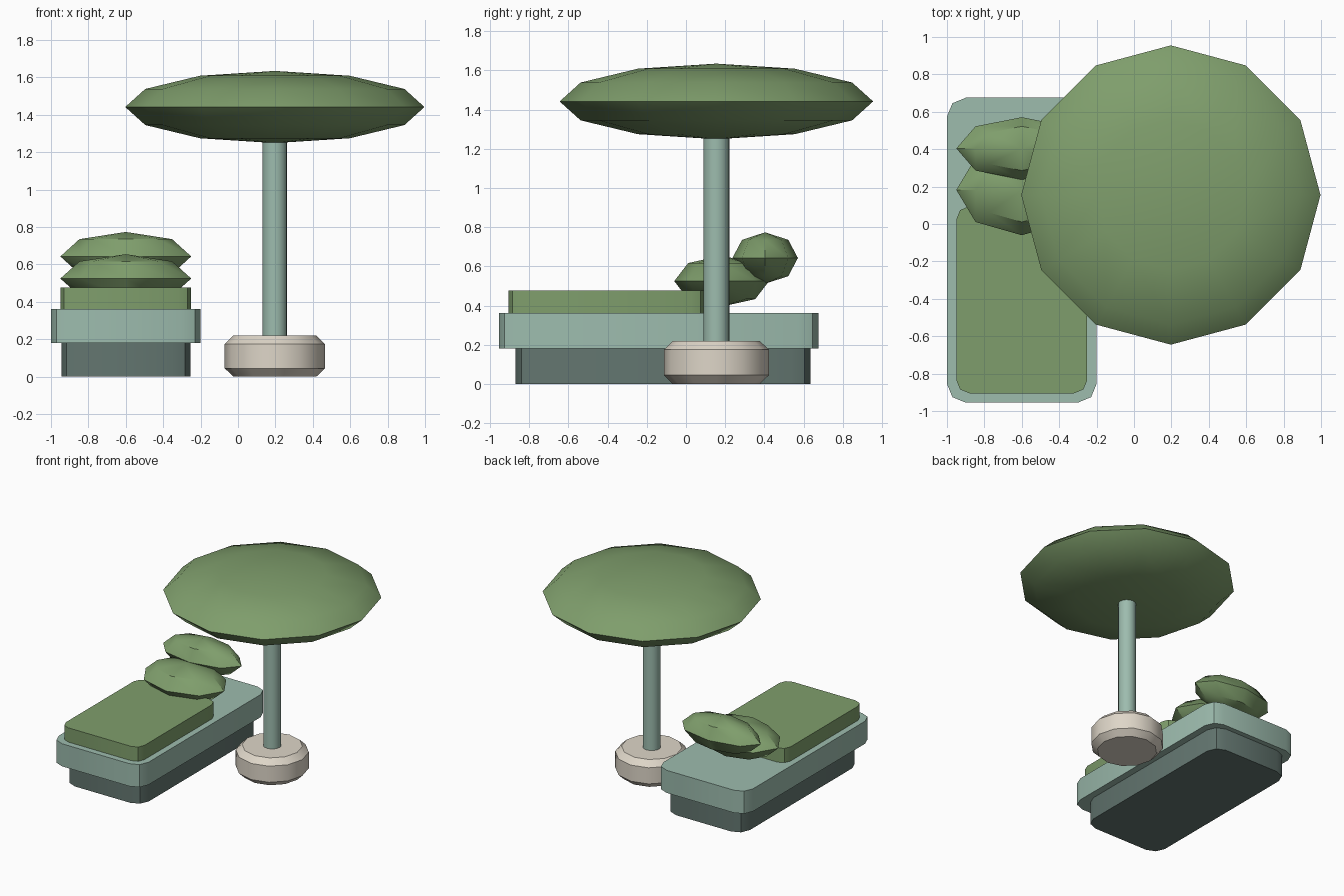
import bpy, bmesh, math
from mathutils import Matrix, Vector

if "Cube" in bpy.data.objects:
    bpy.data.objects.remove(bpy.data.objects["Cube"])


def material(name, r, g, b):
    """Flat material from 0-255 display values, stored as linear."""
    def lin(c):
        c /= 255
        return c / 12.92 if c <= 0.04045 else ((c + 0.055) / 1.055) ** 2.4
    m = bpy.data.materials.new(name)
    m.diffuse_color = (lin(r), lin(g), lin(b), 1)
    m.use_nodes = True
    m.node_tree.nodes["Principled BSDF"].inputs["Base Color"].default_value = m.diffuse_color
    return m


FABRIC = material("green_fabric", 127, 158, 108)
FRAME = material("pale_teal", 157, 188, 174)
DARK = material("dark_teal", 99, 118, 112)
STONE = material("warm_stone", 222, 214, 200)


def finish(name, bm, mat):
    bmesh.ops.recalc_face_normals(bm, faces=bm.faces)
    mesh = bpy.data.meshes.new(name)
    bm.to_mesh(mesh)
    bm.free()
    mesh.materials.append(mat)
    ob = bpy.data.objects.new(name, mesh)
    bpy.context.collection.objects.link(ob)
    bpy.ops.object.select_all(action='DESELECT')
    ob.select_set(True)
    bpy.context.view_layer.objects.active = ob
    bpy.ops.object.shade_smooth_by_angle(angle=math.radians(40))
    return ob


def slab(name, x, y, z, radius, mat):
    """Box between (min, max) pairs with rounded vertical corners."""
    bm = bmesh.new()
    bmesh.ops.create_cube(bm, size=1)
    for v in bm.verts:
        v.co = Vector([(a + b) / 2 + c * (b - a) for (a, b), c in zip((x, y, z), v.co)])
    upright = [e for e in bm.edges if abs(e.verts[0].co.z - e.verts[1].co.z) > 0.01]
    bmesh.ops.bevel(bm, geom=upright, offset=radius, offset_type='OFFSET',
                    segments=2, profile=0.5, affect='EDGES')
    return finish(name, bm, mat)


def ellipsoid(name, centre, radii, sides, rings, mat):
    bm = bmesh.new()
    bmesh.ops.create_uvsphere(bm, u_segments=sides, v_segments=rings, radius=1,
                              matrix=Matrix.Translation(centre) @ Matrix.Diagonal((*radii, 1)))
    return finish(name, bm, mat)


def cylinder(name, centre, radius, z0, z1, sides, mat, bevel=0):
    bm = bmesh.new()
    bmesh.ops.create_cone(bm, cap_ends=True, segments=sides, radius1=radius, radius2=radius,
                          depth=z1 - z0,
                          matrix=Matrix.Translation((*centre, (z0 + z1) / 2)))
    if bevel:
        rims = [e for e in bm.edges if abs(e.verts[0].co.z - e.verts[1].co.z) < 0.001]
        bmesh.ops.bevel(bm, geom=rims, offset=bevel, offset_type='OFFSET',
                        segments=1, profile=0.5, affect='EDGES')
    return finish(name, bm, mat)


# Daybed: plinth, platform, mattress
slab("plinth", (-0.945, -0.255), (-0.87, 0.635), (0, 0.18), 0.10, DARK)
slab("platform", (-1.0, -0.2), (-0.955, 0.675), (0.18, 0.362), 0.10, FRAME)
slab("mattress", (-0.95, -0.25), (-0.905, 0.095), (0.362, 0.477), 0.07, FABRIC)

# Pillows
ellipsoid("front_pillow", (-0.6, 0.182, 0.525), (0.35, 0.242, 0.13), 8, 4, FABRIC)
ellipsoid("back_pillow", (-0.6, 0.404, 0.643), (0.35, 0.167, 0.131), 8, 4, FABRIC)

# Parasol: weighted foot, pole, canopy
AXIS = (0.197, 0.155)
cylinder("parasol_foot", AXIS, 0.268, 0, 0.22, 12, STONE, bevel=0.045)
cylinder("parasol_pole", AXIS, 0.066, 0.2, 1.44, 16, FRAME)
ellipsoid("parasol_canopy", (*AXIS, 1.442), (0.8, 0.8, 0.193), 12, 6, FABRIC)
